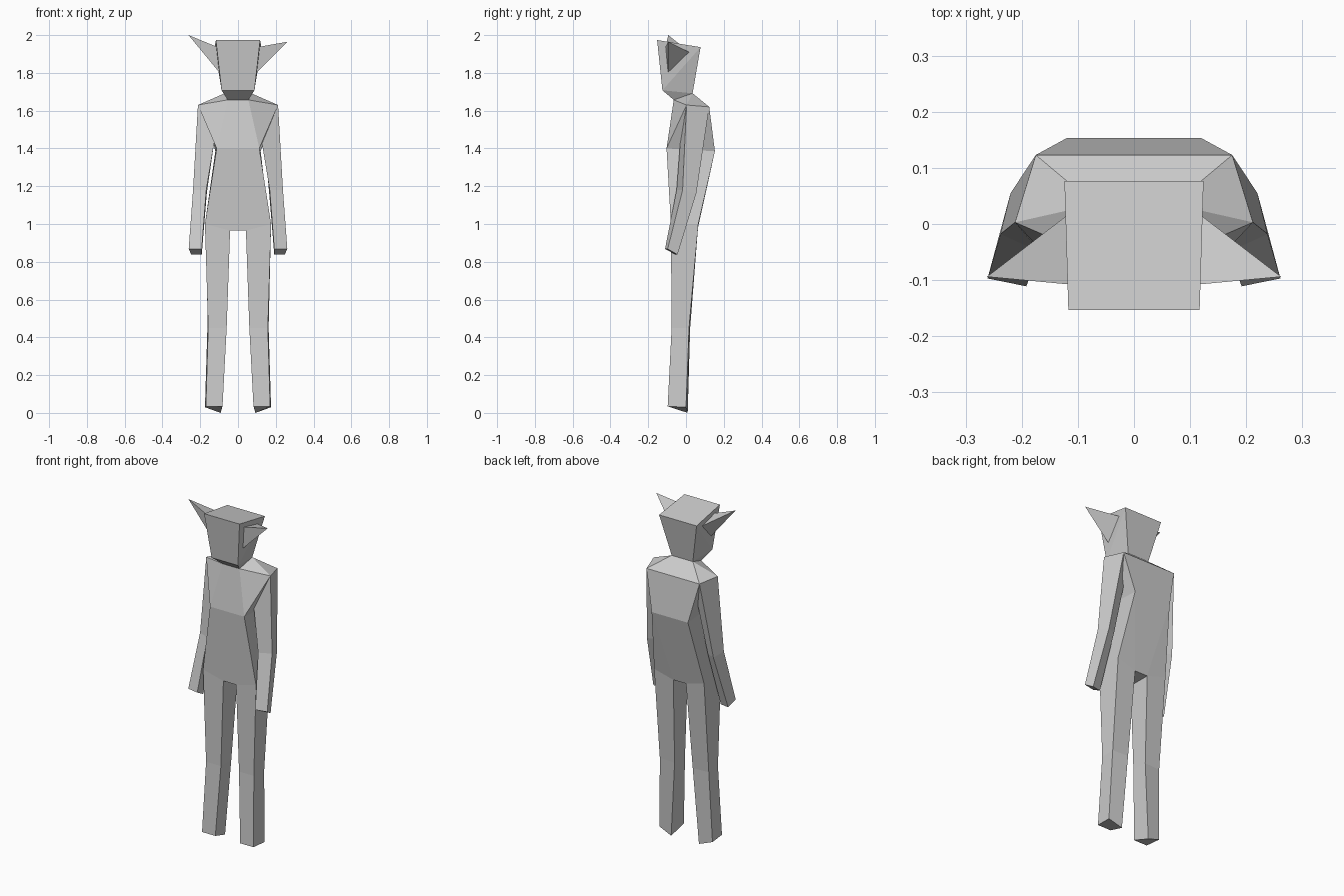
import bpy, bmesh

cube = bpy.data.objects.get("Cube")
if cube:
    bpy.data.objects.remove(cube, do_unlink=True)

grey = bpy.data.materials.new("light grey")
grey.use_nodes = True
grey.diffuse_color = (0.6, 0.6, 0.6, 1)
grey.node_tree.nodes["Principled BSDF"].inputs["Base Color"].default_value = (0.6, 0.6, 0.6, 1)


def mirrored(name, points, sides, centres=()):
    """Left-side points with side faces, mirrored; centre strips span the two halves."""
    keys = list(points)
    bm = bmesh.new()
    left = {k: bm.verts.new(points[k]) for k in keys}
    right = {k: bm.verts.new((-points[k][0], *points[k][1:])) for k in keys}
    for face in sides:
        bm.faces.new([left[k] for k in face])
        bm.faces.new([right[k] for k in reversed(face)])
    for a, b in centres:
        bm.faces.new([left[a], left[b], right[b], right[a]])
    bmesh.ops.recalc_face_normals(bm, faces=bm.faces)
    mesh = bpy.data.meshes.new(name)
    bm.to_mesh(mesh)
    bm.free()
    mesh.materials.append(grey)
    obj = bpy.data.objects.new(name, mesh)
    bpy.context.collection.objects.link(obj)
    return obj


def limbs(name, rings):
    """Mirrored pair of four-sided tubes through the given rings."""
    points = {(r, i): p for r, ring in enumerate(rings) for i, p in enumerate(ring)}
    sides = [[(r, i), (r, (i + 1) % 4), (r + 1, (i + 1) % 4), (r + 1, i)]
             for r in range(len(rings) - 1) for i in range(4)]
    sides += [[(r, i) for i in range(4)] for r in (0, len(rings) - 1)]
    return mirrored(name, points, sides)


neck_front, neck_back = (.055, -.065, 1.657), (.07, .035, 1.692)
shoulder, shoulder_back = (.212, .003, 1.63), (.175, .123, 1.62)
hip_front, hip_back = (.175, -.08, 1.0), (.165, .065, 1.0)
crotch_front, crotch_back = (.042, -.078, .965), (.042, .06, .965)

# Head: wide sloping crown, narrow jaw
mirrored("head", {
    "tf": (.117, -.153, 1.974), "tb": (.124, .077, 1.936), "chin": (.087, -.125, 1.708),
    "nf": neck_front, "nb": neck_back},
    [("tf", "tb", "chin"), ("tb", "nb", "chin"), ("chin", "nb", "nf")],
    [("tf", "tb"), ("tb", "nb"), ("nb", "nf"), ("nf", "chin"), ("chin", "tf")])

# Ears: three-sided spikes; the right one is raised slightly
ears = mirrored("ears", {
    "f": (.112, -.108, 1.938), "b": (.116, .018, 1.91), "d": (.097, -.095, 1.80),
    "tip": (.262, -.094, 1.965)},
    [("f", "b", "tip"), ("b", "d", "tip"), ("d", "f", "tip"), ("f", "d", "b")])
for v in ears.data.vertices:
    if v.co.x < -.2:
        v.co.z = 2.0

# Torso: sloping shoulders, angular chest and back, wider hips
mirrored("torso", {
    "nf": neck_front, "nb": neck_back, "s": shoulder, "sb": shoulder_back,
    "c": (.113, -.103, 1.40), "b": (.12, .153, 1.385),
    "hf": hip_front, "hb": hip_back, "cf": crotch_front, "cb": crotch_back},
    [("nf", "nb", "s"), ("nb", "sb", "s"), ("nf", "s", "c"), ("s", "sb", "b", "c"),
     ("c", "b", "hb", "hf"), ("c", "hf", "cf"), ("b", "cb", "hb"), ("hf", "hb", "cb", "cf")],
    [("nf", "nb"), ("nb", "sb"), ("sb", "b"), ("b", "cb"), ("cb", "cf"), ("cf", "c"), ("c", "nf")])

# Arms: outer front, outer back, inner back, inner front at shoulder, elbow, hand
limbs("arms", [
    [shoulder, shoulder_back, (.135, .085, 1.48), (.125, -.03, 1.44)],
    [(.238, -.018, 1.18), (.22, .055, 1.165), (.165, .03, 1.165), (.168, -.05, 1.18)],
    [(.261, -.097, .868), (.247, -.045, .838), (.192, -.055, .838), (.192, -.111, .868)]])

# Legs: outer front, outer back, inner back, inner front at hip, knee, foot
limbs("legs", [
    [hip_front, hip_back, crotch_back, crotch_front],
    [(.158, -.076, .45), (.162, .016, .45), (.06, .022, .45), (.06, -.076, .45)],
    [(.17, -.097, .035), (.175, 0, .03), (.092, .009, 0), (.082, -.097, .035)]])
